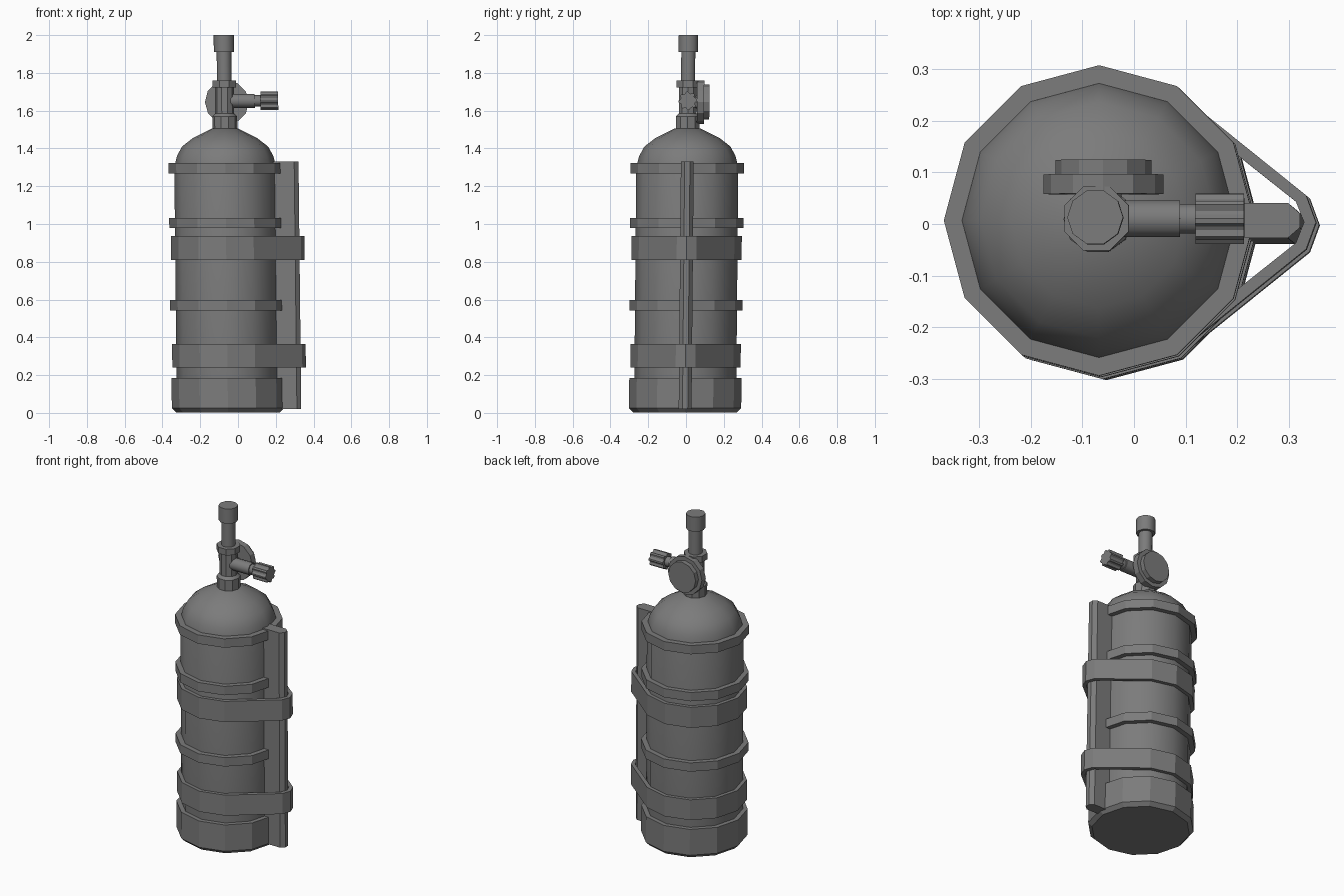
import bpy, bmesh
from math import sin, cos, pi, radians
from mathutils import Matrix, Vector

cube = bpy.data.objects.get("Cube")
if cube:
    bpy.data.objects.remove(cube, do_unlink=True)

GREY = (0.2, 0.2, 0.2, 1)
mat = bpy.data.materials.new("dull grey metal")
mat.use_nodes = True
mat.diffuse_color = GREY
mat.node_tree.nodes["Principled BSDF"].inputs["Base Color"].default_value = GREY

# The whole unit leans very slightly, so every part is built upright then sheared
LEAN = Matrix(((1, 0, -0.011, -0.053), (0, 1, 0.009, -0.005),
               (0, 0, 1, 0), (0, 0, 0, 1)))
UP = Matrix.Identity(4)


def finish(name, bm, place=UP, angle=0):
    bmesh.ops.recalc_face_normals(bm, faces=bm.faces)
    bm.transform(LEAN @ place)
    mesh = bpy.data.meshes.new(name)
    bm.to_mesh(mesh)
    bm.free()
    mesh.materials.append(mat)
    ob = bpy.data.objects.new(name, mesh)
    bpy.context.collection.objects.link(ob)
    if angle:
        bpy.ops.object.select_all(action='DESELECT')
        ob.select_set(True)
        bpy.context.view_layer.objects.active = ob
        bpy.ops.object.shade_smooth_by_angle(angle=radians(angle))
    return ob


def turned(name, profile, sides=12, place=UP, angle=0, turn=0, closed=False):
    """Rings of (radius, height) joined together; capped unless closed."""
    bm = bmesh.new()
    rings = [[bm.verts.new((r * cos(turn + 2 * pi * i / sides),
                            r * sin(turn + 2 * pi * i / sides), z))
              for i in range(sides)] for r, z in profile]
    pairs = list(zip(rings, rings[1:]))
    if closed:
        pairs.append((rings[-1], rings[0]))
    else:
        bm.faces.new(rings[0])
        bm.faces.new(rings[-1])
    for a, b in pairs:
        for i in range(sides):
            j = (i + 1) % sides
            bm.faces.new((a[i], a[j], b[j], b[i]))
    return finish(name, bm, place, angle)


def prism(name, outline, z0, z1, place=UP):
    bm = bmesh.new()
    face = bm.faces.new([bm.verts.new((x, y, z0)) for x, y in outline])
    new = bmesh.ops.extrude_face_region(bm, geom=[face])["geom"]
    bmesh.ops.translate(bm, vec=(0, 0, z1 - z0),
                        verts=[v for v in new if isinstance(v, bmesh.types.BMVert)])
    return finish(name, bm, place)


# Bottle with domed shoulder
turned("tank", [(0.262, 0.03), (0.27, 0.1), (0.27, 1.3), (0.255, 1.36), (0.228, 1.41),
                (0.17, 1.455), (0.07, 1.505)], angle=40)

# Boot around the base
turned("base_boot", [(0.275, 0.003), (0.297, 0.025), (0.297, 0.185), (0.265, 0.185)])

# Raised bands
for i, z in enumerate((0.57, 1.005, 1.295)):
    turned(f"band_{i + 1}", [(0.265, z - 0.027), (0.3, z - 0.027),
                             (0.3, z + 0.027), (0.265, z + 0.027)], closed=True)


# Straps that wrap the tank and reach out around the rail
def strap(name, z0, z1):
    def loop(radius, shoulder, tip, half):
        arc = [(radius * cos(pi * i / 6), radius * sin(pi * i / 6)) for i in range(2, 11)]
        return arc + [(shoulder, -half), (tip, 0), (shoulder, half)]
    outer = loop(0.292, 0.396, 0.415, 0.052)
    inner = loop(0.268, 0.376, 0.392, 0.04)
    bm = bmesh.new()
    rows = [[bm.verts.new((x, y, z)) for x, y in pts]
            for pts, z in ((outer, z0), (outer, z1), (inner, z1), (inner, z0))]
    n = len(outer)
    for k in range(4):
        a, b = rows[k], rows[(k + 1) % 4]
        for i in range(n):
            j = (i + 1) % n
            bm.faces.new((a[i], a[j], b[j], b[i]))
    finish(name, bm)


strap("lower_strap", 0.24, 0.365)
strap("upper_strap", 0.81, 0.937)

# Upright rail beside the tank
prism("side_rail", [(0.24, -0.034), (0.365, -0.034), (0.388, -0.014),
                    (0.388, 0.014), (0.365, 0.034), (0.24, 0.034)], 0.02, 1.33)

# Valve column: neck, body, collar, pipe and cap
turned("valve_neck", [(0.066, 1.49), (0.066, 1.57), (0.05, 1.585)], 10, angle=30)
turned("valve_body", [(0.05, 1.57), (0.05, 1.73)], 10)
turned("valve_collar", [(0.067, 1.722), (0.067, 1.76)], 8, turn=pi / 8)
turned("outlet_pipe", [(0.039, 1.75), (0.039, 1.92)], 10, angle=40)
turned("outlet_cap", [(0.054, 1.91), (0.054, 2.0)], 10, angle=40)

# Side tap on +x, with a fluted knob
TAP = Matrix.Translation((0, 0, 1.652)) @ Matrix.Rotation(pi / 2, 4, 'Y')
turned("tap_stem", [(0.037, 0.03), (0.037, 0.16), (0.03, 0.16), (0.03, 0.2)],
       10, TAP, angle=40)
flutes = []
for i in range(32):
    r = 0.049 if i % 4 < 2 else 0.04
    a = 2 * pi * i / 32
    flutes.append((r * cos(a), r * sin(a)))
prism("tap_knob", flutes, 0.19, 0.284, TAP)

# Round gauge on the back
GAUGE = Matrix.Translation((0.012, -0.012, 1.645)) @ Matrix.Rotation(-pi / 2, 4, 'X')
turned("gauge_stub", [(0.035, 0), (0.035, 0.07)], 8, GAUGE)
turned("gauge_body", [(0.116, 0.06), (0.116, 0.098)], 12, GAUGE)
turned("gauge_face", [(0.093, 0.09), (0.093, 0.126)], 12, GAUGE)
